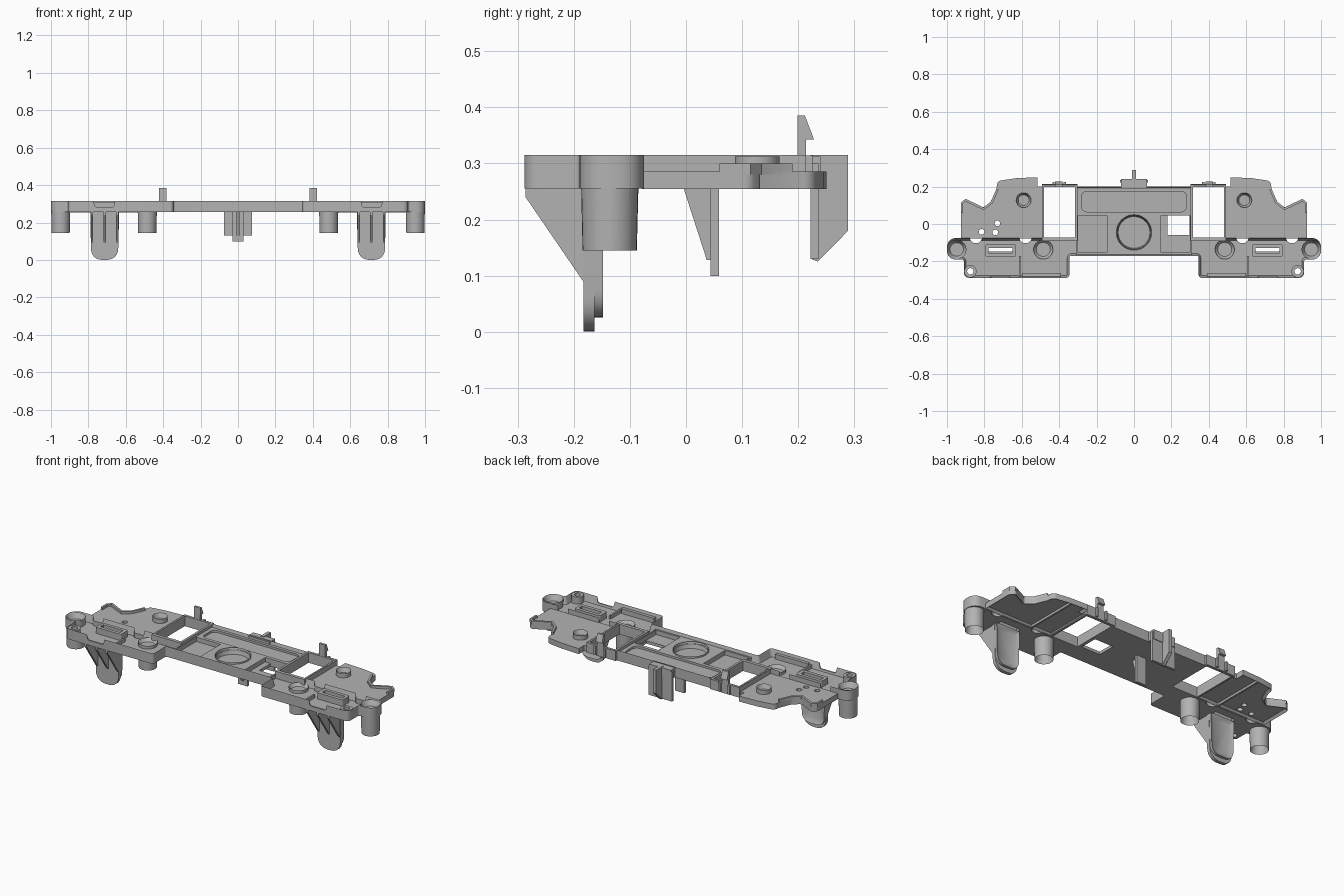
import bpy, bmesh, math
from mathutils import Vector

if "Cube" in bpy.data.objects:
    bpy.data.objects.remove(bpy.data.objects["Cube"])

grey = bpy.data.materials.new("light grey plastic")
grey.use_nodes = True
grey.diffuse_color = (0.45, 0.45, 0.45, 1)
grey.node_tree.nodes["Principled BSDF"].inputs["Base Color"].default_value = grey.diffuse_color

AXES = {"Z": lambda u, v, w: (u, v, w),
        "Y": lambda u, v, w: (u, w, v),
        "X": lambda u, v, w: (w, u, v)}


def rounded(points):
    """Round each (u, v, radius) corner with a small curve."""
    out = []
    for i, p in enumerate(points):
        c = Vector(p[:2])
        r = p[2] if len(p) > 2 else 0
        if not r:
            out.append(c)
            continue
        a = c + (Vector(points[i - 1][:2]) - c).normalized() * r
        b = c + (Vector(points[(i + 1) % len(points)][:2]) - c).normalized() * r
        for k in range(7):
            t = k / 6
            w = 0.83  # weight that makes the curve close to circular
            d = (1 - t) ** 2 + 2 * t * (1 - t) * w + t * t
            out.append((a * (1 - t) ** 2 + c * 2 * t * (1 - t) * w + b * t * t) / d)
    return out


def prism(name, points, lo, hi, axis="Z", low_inset=None, high_inset=None, taper=1):
    """Extrude an outline; each cap may be sunk by (margin, depth)."""
    pts = rounded(points)
    mid = sum(pts, Vector((0, 0))) / len(pts)
    bm = bmesh.new()
    low = [bm.verts.new(AXES[axis](*(mid + (p - mid) * taper), lo)) for p in pts]
    high = [bm.verts.new(AXES[axis](*p, hi)) for p in pts]
    caps = [bm.faces.new(low), bm.faces.new(high)]
    for i in range(len(pts)):
        bm.faces.new((low[i - 1], low[i], high[i], high[i - 1]))
    bmesh.ops.recalc_face_normals(bm, faces=bm.faces)
    for cap, sink in zip(caps, (low_inset, high_inset)):
        if sink:
            bmesh.ops.inset_individual(bm, faces=[cap], thickness=sink[0],
                                       depth=-sink[1], use_even_offset=True)
    me = bpy.data.meshes.new(name)
    bm.to_mesh(me)
    bm.free()
    me.materials.append(grey)
    ob = bpy.data.objects.new(name, me)
    bpy.context.collection.objects.link(ob)
    return ob


def rect(x0, x1, y0, y1, r=0):
    return [(x0, y0, r), (x1, y0, r), (x1, y1, r), (x0, y1, r)]


def box(name, x0, x1, y0, y1, z0, z1, r=0):
    return prism(name, rect(x0, x1, y0, y1, r), z0, z1)


def disc(name, x, y, r, z0, z1, **kw):
    ring = [(x + r * math.cos(a * math.tau / 32), y + r * math.sin(a * math.tau / 32)) for a in range(32)]
    return prism(name, ring, z0, z1, **kw)


def mirrored(points, s):
    return [(p[0] * s, *p[1:]) for p in points]


def cut(targets, cutters):
    for ob in targets:
        for c in cutters:
            m = ob.modifiers.new("cut", "BOOLEAN")
            m.object, m.operation, m.solver = c, "DIFFERENCE", "EXACT"
        bpy.context.view_layer.update()
        me = bpy.data.meshes.new_from_object(ob.evaluated_get(bpy.context.evaluated_depsgraph_get()))
        ob.modifiers.clear()
        ob.data = me
    for c in cutters:
        bpy.data.objects.remove(c)


# Main tray with a raised rim
half = [(0.345, -0.17, 0.01), (0.345, -0.288, 0.02), (0.91, -0.288, 0.03), (0.91, -0.19, 0.01),
        (1.0, -0.19, 0.05), (1.0, -0.075, 0.05), (0.49, -0.075), (0.49, 0.21), (0.305, 0.21), (0.305, 0.2)]
tray = prism("tray", half + mirrored(half, -1)[::-1], 0.255, 0.315, high_inset=(0.012, 0.043))

# Centre deck with blind recesses
deck = box("centre_deck", -0.307, 0.307, -0.162, 0.192, 0.26, 0.298)
hollows = [box("cutter", s * 0.222 - 0.078, s * 0.222 + 0.078, -0.152, 0.045, 0.272, 0.4) for s in (1, -1)]
hollows.append(box("cutter", -0.28, 0.28, 0.065, 0.175, 0.286, 0.4, 0.03))
hollows.append(disc("cutter", 0, -0.045, 0.09, 0.27, 0.4))
cut([deck], hollows)
disc("centre_collar", 0, -0.045, 0.095, 0.262, 0.308, high_inset=(0.01, 0.036))

frames, holes, wings, wing_holes = [], [], [], []
holes.append(box("cutter", 0.178, 0.297, -0.06, 0.045, 0.1, 0.4))

for s in (1, -1):
    side = "left" if s > 0 else "right"

    def sbox(name, x0, x1, *rest):
        return box(name, min(x0 * s, x1 * s), max(x0 * s, x1 * s), *rest)

    # Window frame and opening
    frames.append(sbox(side + "_window_frame", 0.303, 0.492, -0.092, 0.213, 0.256, 0.314))
    holes.append(sbox("cutter", 0.316, 0.48, -0.073, 0.197, 0.1, 0.4))

    # Raised slot surround
    frames.append(sbox(side + "_slot_surround", 0.63, 0.795, -0.175, -0.108, 0.262, 0.308, 0.01))
    holes.append(sbox("cutter", 0.65, 0.778, -0.155, -0.127, 0.24, 0.4))
    for x in (0.58, 0.845):
        holes.append(disc("cutter", s * x, -0.07, 0.033, 0.1, 0.4))

    # Corner screw boss and notched front wall
    frames.append(disc(side + "_corner_boss", s * 0.875, -0.253, 0.033, 0.262, 0.312))
    holes.append(disc("cutter", s * 0.875, -0.253, 0.017, 0.1, 0.4))
    notch = [(0.655, 0.33), (0.665, 0.283, 0.01), (0.765, 0.283, 0.01), (0.775, 0.33)]
    holes.append(prism("cutter", mirrored(notch, s), -0.3, -0.27, "Y"))
    sbox(side + "_tray_rib", 0.605, 0.615, -0.28, -0.17, 0.265, 0.292)
    sbox(side + "_tray_ledge", 0.39, 0.6, -0.28, -0.262, 0.265, 0.3)

    # Hollow posts
    disc(side + "_end_post", s * 0.948, -0.136, 0.052, 0.145, 0.313, taper=0.93,
         low_inset=(0.012, 0.06), high_inset=(0.016, 0.03))
    disc(side + "_inner_post", s * 0.485, -0.136, 0.052, 0.145, 0.29, taper=0.93,
         low_inset=(0.012, 0.06), high_inset=(0.016, 0.02))

    # Thin rear wing with an underside lip
    wing = [(0.485, -0.078), (0.925, -0.078), (0.925, 0.115, 0.01), (0.9, 0.135, 0.01), (0.805, 0.088, 0.01),
            (0.765, 0.12, 0.01), (0.735, 0.19), (0.73, 0.23, 0.02), (0.63, 0.245), (0.515, 0.25), (0.515, 0.2), (0.485, 0.2)]
    wings.append(prism(side + "_wing", mirrored(wing, s), 0.254, 0.286, low_inset=(0.012, 0.013)))
    edge = [(0.925, 0.06), (0.925, 0.115), (0.9, 0.135), (0.805, 0.088), (0.765, 0.12), (0.735, 0.19),
            (0.724, 0.184), (0.755, 0.113), (0.803, 0.074), (0.9, 0.12), (0.914, 0.11), (0.914, 0.06)]
    prism(side + "_wing_edge", mirrored(edge, s), 0.28, 0.3)
    disc(side + "_wing_boss", s * 0.59, 0.127, 0.04, 0.28, 0.312, high_inset=(0.013, 0.03))
    sbox(side + "_wing_underside_rib", 0.615, 0.625, -0.07, 0.235, 0.254, 0.27)

    # Snap hook standing on the back of the window frame
    hook = [(0.198, 0.256), (0.214, 0.256), (0.214, 0.343), (0.228, 0.343), (0.212, 0.385), (0.199, 0.385)]
    prism(side + "_snap_hook", hook, s * 0.402 - 0.02, s * 0.402 + 0.02, "X")
    for x in (0.37, 0.43):
        sbox(side + "_hook_guard", x - 0.006, x + 0.006, 0.205, 0.225, 0.262, 0.314)

    # Hanging clip tongue, thicker back pad and front gussets
    tongue = [(0.635, 0.258), (0.642, 0.0, 0.06), (0.785, 0.0, 0.06), (0.79, 0.258)]
    prism(side + "_clip_tongue", mirrored(tongue, s), -0.183, -0.163, "Y")
    pad = [(0.636, 0.258), (0.643, 0.025, 0.05), (0.784, 0.025, 0.05), (0.789, 0.258)]
    prism(side + "_clip_pad", mirrored(pad, s), -0.165, -0.148, "Y", high_inset=(0.025, 0.012))
    gusset = [(-0.286, 0.258), (-0.286, 0.24), (-0.18, 0.085), (-0.18, 0.258)]
    for x in (0.645, 0.712, 0.78):
        prism(side + "_clip_gusset", gusset, s * x - 0.006, s * x + 0.006, "X")

# Three small holes on one wing
for x, y in ((-0.73, 0.003), (-0.815, -0.042), (-0.742, -0.045)):
    wing_holes.append(disc("cutter", x, y, 0.015, 0.1, 0.4))

cut([wings[1]], wing_holes)
cut([tray, deck] + frames, holes)

# Rear centre bracket
box("rear_shelf", -0.07, 0.07, 0.19, 0.24, 0.257, 0.312)
box("rear_plate", -0.075, 0.075, 0.222, 0.236, 0.13, 0.3)
fin = [(0.222, 0.315), (0.289, 0.315), (0.289, 0.18), (0.235, 0.125), (0.222, 0.13)]
prism("rear_fin", fin, -0.01, 0.01, "X")

# Centre leg with a sloping gusset
box("centre_leg", -0.03, 0.03, 0.044, 0.059, 0.099, 0.258)
prism("centre_leg_gusset", [(-0.005, 0.258), (0.05, 0.258), (0.05, 0.128), (0.037, 0.128)], -0.008, 0.008, "X")

# Smooth the round surfaces, keep the edges sharp
for ob in bpy.context.collection.objects:
    if ob.type == "MESH" and grey.name in ob.data.materials:
        ob.data.shade_smooth()
        ob.data.set_sharp_from_angle(angle=math.radians(30))
